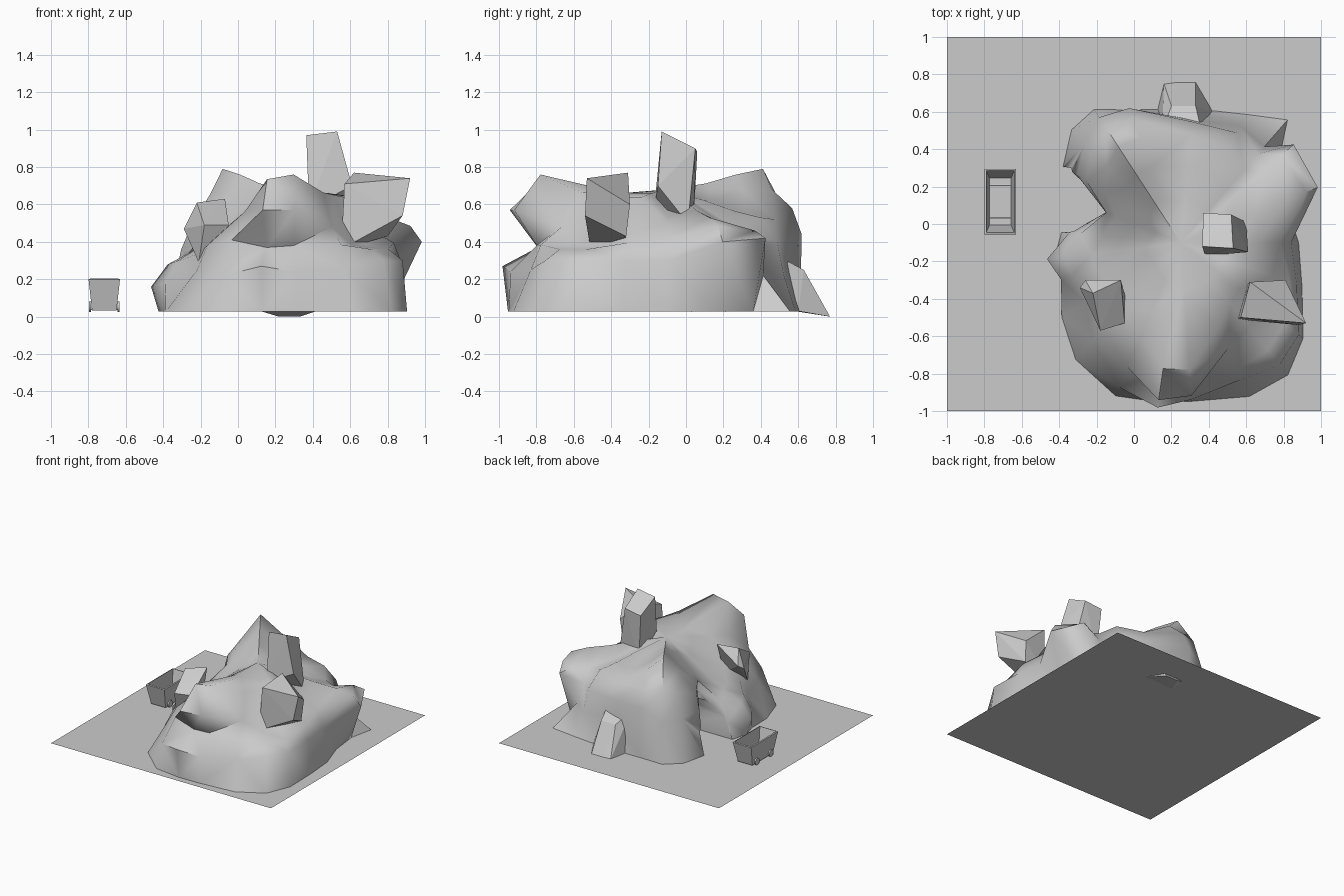
import bpy, bmesh
from math import sin, cos, pi, radians
from mathutils import Matrix

if "Cube" in bpy.data.objects:
    bpy.data.objects.remove(bpy.data.objects["Cube"])


def finish(name, bm, smooth=None):
    bmesh.ops.recalc_face_normals(bm, faces=bm.faces)
    me = bpy.data.meshes.new(name)
    bm.to_mesh(me)
    bm.free()
    ob = bpy.data.objects.new(name, me)
    bpy.context.collection.objects.link(ob)
    if smooth:
        shade(ob, smooth)
    return ob


def activate(ob):
    bpy.ops.object.select_all(action='DESELECT')
    ob.select_set(True)
    bpy.context.view_layer.objects.active = ob


def shade(ob, angle):
    activate(ob)
    bpy.ops.object.shade_smooth_by_angle(angle=radians(angle))


def apply(ob, mod):
    activate(ob)
    bpy.ops.object.modifier_apply(modifier=mod.name)


def boulder(name, pts):
    bm = bmesh.new()
    for p in pts:
        bm.verts.new(p)
    res = bmesh.ops.convex_hull(bm, input=bm.verts)
    junk = [g for g in res['geom_interior'] if isinstance(g, bmesh.types.BMVert)]
    bmesh.ops.delete(bm, geom=junk, context='VERTS')
    return finish(name, bm)


# ground slab
bm = bmesh.new()
bmesh.ops.create_grid(bm, x_segments=1, y_segments=1, size=1,
                      matrix=Matrix.Translation((0, 0, 0.025)))
finish("ground", bm)

# mountain: angle, base radius, belly radius + height, shoulder radius + height
PROFILE = [
    (0, .63, .59, .30, .42, .50), (22, .60, .79, .40, .60, .53),
    (41, .70, .80, .42, .57, .46), (49, .87, .68, .22, .52, .48),
    (63, .77, .70, .22, .56, .53), (85, .72, .66, .25, .58, .52),
    (111, .76, .77, .44, .60, .68), (123, .85, .80, .35, .61, .79),
    (134, .84, .74, .35, .57, .66), (147, .75, .66, .36, .48, .56),
    (158, .44, .43, .41, .37, .53), (175, .64, .60, .16, .42, .42),
    (187, .68, .72, .16, .48, .36), (197, .67, .67, .18, .48, .37),
    (212, .75, .60, .22, .44, .41), (228, .84, .70, .25, .48, .47),
    (247, .89, .84, .22, .55, .56), (262, .86, .89, .27, .85, .57),
    (274, .85, .84, .24, .82, .57), (294, .90, .80, .25, .62, .48),
    (309, .91, .84, .30, .58, .38), (322, .83, .80, .30, .55, .38),
    (340, .69, .66, .30, .52, .45)]
# front overhang: recessed neck under it
NECK = {262: (.70, .37), 274: (.70, .38)}
# front peak and the plateau edge behind the right shoulder
CREST = {262: (.68, .735), 274: (.68, .76), 294: (.50, .665),
         309: (.42, .65), 322: (.40, .64), 340: (.40, .64)}
CX, CY = 0.25, -0.10
bm = bmesh.new()
rings = [[] for _ in range(6)]
for a, rb, rm, zm, rs, zs in PROFILE:
    c, s = cos(radians(a)), sin(radians(a))
    neck = NECK.get(a, ((rm + rs) / 2 + .03, (zm + zs) / 2 + .02))
    crest = CREST.get(a, (rs * .72, zs * .75 + .67 * .25))
    inner = (rs * .4, zs * .35 + .67 * .65) if a not in CREST else (.25, .66)
    levels = [(rb, .028), (rm, zm), neck, (rs, zs), crest, inner]
    for ring, (r, z) in zip(rings, levels):
        ring.append(bm.verts.new((CX + r * c, CY + r * s, z)))
n = len(PROFILE)
for lo, hi in zip(rings, rings[1:]):
    for i in range(n):
        j = (i + 1) % n
        bm.faces.new((lo[i], lo[j], hi[j], hi[i]))
for ring, z in ((rings[0], .028), (rings[-1], .68)):
    mid = bm.verts.new((CX, CY, z))
    for i in range(n):
        bm.faces.new((ring[i], ring[(i + 1) % n], mid))
bmesh.ops.triangulate(bm, faces=bm.faces)
mountain = finish("mountain", bm)

# cave mouth facing the cart
bm = bmesh.new()
arch = [(-.05, -.1), (-.04, .2), (.03, .33), (.13, .37), (.23, .33), (.30, .2), (.31, -.1)]
near, far = [[bm.verts.new((x, y, z)) for y, z in arch] for x in (-.9, .1)]
bm.faces.new(near)
bm.faces.new(far)
for i in range(len(arch)):
    j = (i + 1) % len(arch)
    bm.faces.new((near[i], near[j], far[j], far[i]))
cutter = finish("cave_cutter", bm)
cutter.hide_render = True
mod = mountain.modifiers.new("cave", 'BOOLEAN')
mod.operation, mod.object, mod.solver = 'DIFFERENCE', cutter, 'EXACT'
apply(mountain, mod)
bpy.data.objects.remove(cutter)
shade(mountain, 60)

# angular boulders
boulder("top_boulder", [
    (.37, .06, .88), (.52, .05, .90), (.53, -.13, .99), (.365, -.12, .97),
    (.38, -.17, .58), (.61, -.15, .70), (.60, .01, .50), (.40, .04, .50)])
boulder("right_boulder", [
    (.62, -.31, .77), (.81, -.30, .60), (.92, -.53, .74), (.57, -.50, .71),
    (.55, -.51, .36), (.88, -.54, .54), (.80, -.32, .43), (.60, -.33, .40)])
boulder("left_boulder", [
    (-.22, -.37, .61), (-.07, -.30, .63), (-.05, -.53, .49), (-.18, -.57, .49),
    (-.29, -.34, .47), (-.26, -.30, .50), (-.21, -.50, .29), (-.03, -.45, .33)])
boulder("back_boulder", [
    (.20, .63, .25), (.33, .63, .25), (.36, .50, .32), (.15, .50, .32),
    (.16, .75, .02), (.22, .77, 0), (.33, .77, 0), (.42, .60, .03), (.12, .58, .03)])

# mine cart tub: open tapered box with thin walls
CARTX, CARTY = -.715, .12
bm = bmesh.new()
top = [(-.084, -.175), (.084, -.175), (.084, .175), (-.084, .175)]
low = [bm.verts.new((CARTX + x * .78, CARTY + y * .76, .033)) for x, y in top]
high = [bm.verts.new((CARTX + x, CARTY + y, .20)) for x, y in top]
bm.faces.new(low)
for i in range(4):
    j = (i + 1) % 4
    bm.faces.new((low[i], low[j], high[j], high[i]))
tub = finish("cart_tub", bm)
# normals must face outwards so the wall grows inwards
if tub.data.polygons[0].normal.z > 0:
    tub.data.flip_normals()
mod = tub.modifiers.new("walls", 'SOLIDIFY')
mod.thickness, mod.offset = .014, -1
apply(tub, mod)


def wheel(name, x, y, z, r, w):
    bm = bmesh.new()
    bmesh.ops.create_cone(bm, cap_ends=True, segments=12, radius1=r, radius2=r, depth=w,
                          matrix=Matrix.Translation((x, y, z)) @ Matrix.Rotation(pi / 2, 4, 'Y'))
    finish(name, bm, 40)


# wheels and axles
for label, y in (("front", CARTY - .09), ("back", CARTY + .09)):
    wheel(label + "_axle", CARTX, y, .04, .005, .15)
    for side, sx in (("left", -1), ("right", 1)):
        wheel(f"{label}_{side}_wheel", CARTX + sx * .077, y, .053, .027, .011)
